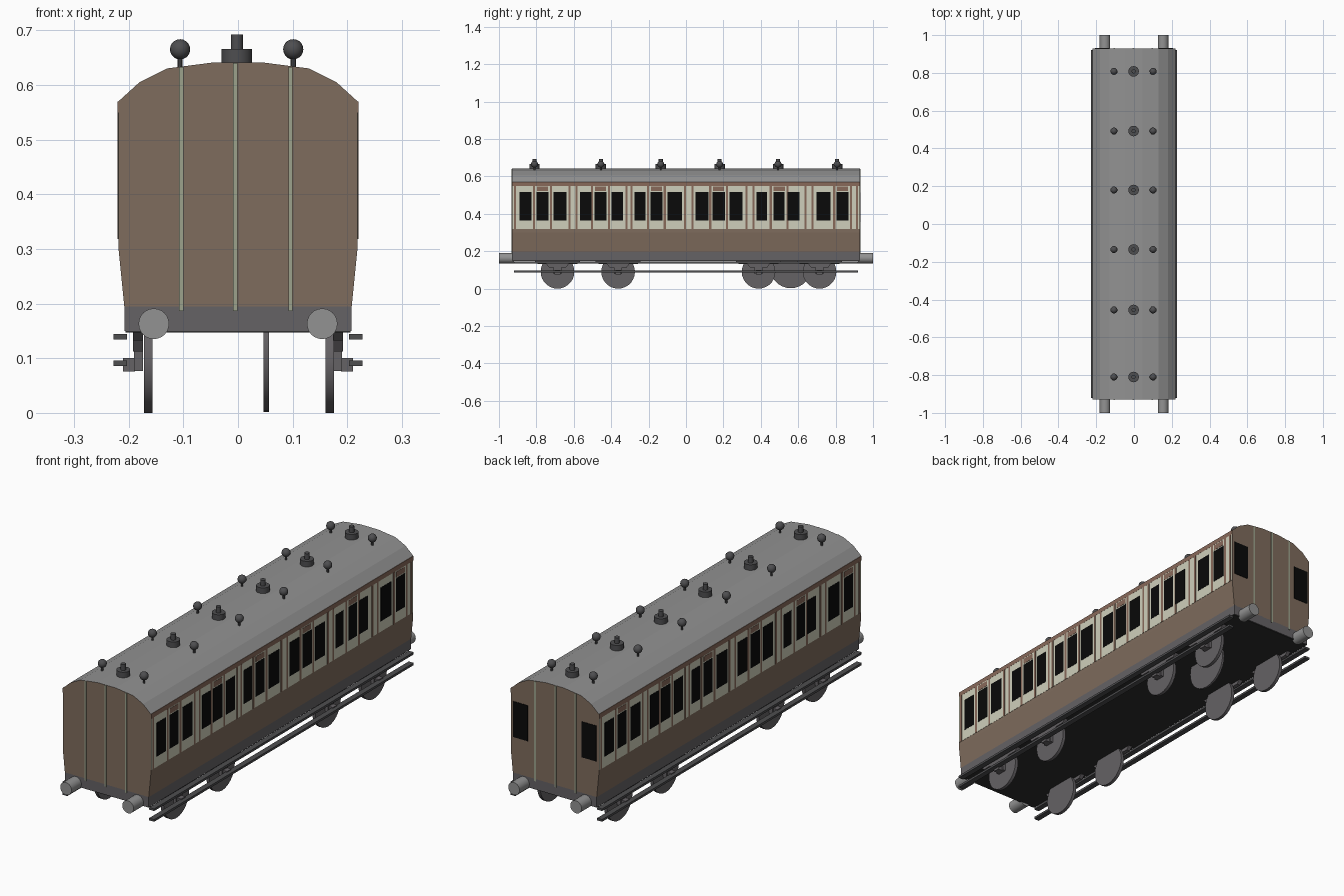
import bpy, bmesh, math
from mathutils import Matrix, Vector

if "Cube" in bpy.data.objects:
    bpy.data.objects.remove(bpy.data.objects["Cube"])


def mat(name, r, g, b):
    """Flat colour given as 0-255 sRGB, stored as linear."""
    m = bpy.data.materials.new(name)
    lin = [((c / 255 + 0.055) / 1.055) ** 2.4 for c in (r, g, b)]
    m.diffuse_color = (*lin, 1)
    m.use_nodes = True
    m.node_tree.nodes["Principled BSDF"].inputs["Base Color"].default_value = m.diffuse_color
    return m


BROWN = mat("body_brown", 127, 108, 93)
TRIM = mat("trim_brown", 136, 106, 90)
CREAM = mat("panel_cream", 207, 207, 187)
BLACK = mat("window_black", 9, 9, 9)
STRIP = mat("end_strip_green", 156, 162, 140)
ROOF = mat("roof_grey", 146, 146, 146)
FRAME = mat("frame_grey", 101, 98, 101)
DARK = mat("fitting_dark_grey", 78, 78, 80)
UNDER = mat("underside_black", 46, 46, 46)


def finish(name, bm, mats, smooth=False):
    bmesh.ops.recalc_face_normals(bm, faces=bm.faces)
    me = bpy.data.meshes.new(name)
    bm.to_mesh(me)
    bm.free()
    for m in mats:
        me.materials.append(m)
    ob = bpy.data.objects.new(name, me)
    bpy.context.collection.objects.link(ob)
    if smooth:
        bpy.context.view_layer.objects.active = ob
        ob.select_set(True)
        bpy.ops.object.shade_smooth_by_angle(angle=math.radians(35))
        ob.select_set(False)
    return ob


def add_box(bm, x0, x1, y0, y1, z0, z1):
    size = Matrix.Diagonal((x1 - x0, y1 - y0, z1 - z0, 1))
    pos = Matrix.Translation(((x0 + x1) / 2, (y0 + y1) / 2, (z0 + z1) / 2))
    bmesh.ops.create_cube(bm, size=1, matrix=pos @ size)


def boxes(name, items, m):
    bm = bmesh.new()
    for it in items:
        add_box(bm, *it)
    return finish(name, bm, [m])


def add_cyl(bm, centre, axis, r, length, n=24):
    rot = Vector((0, 0, 1)).rotation_difference(Vector(axis)).to_matrix().to_4x4()
    bmesh.ops.create_cone(bm, cap_ends=True, segments=n, radius1=r, radius2=r,
                          depth=length, matrix=Matrix.Translation(centre) @ rot)


def prism(bm, pts, direction):
    """Extrude a closed outline of 3D points."""
    f = bm.faces.new([bm.verts.new(p) for p in pts])
    ext = bmesh.ops.extrude_face_region(bm, geom=[f])
    vs = [v for v in ext["geom"] if isinstance(v, bmesh.types.BMVert)]
    bmesh.ops.translate(bm, verts=vs, vec=direction)


# body shell: brown walls and ends, grey curved roof
SIDE, END = 0.2185, 0.93
half = [(0.208, 0.195), (SIDE, 0.30), (SIDE, 0.57), (0.18, 0.605), (0.13, 0.63), (0.045, 0.641)]
outline = half + [(-x, z) for x, z in reversed(half)]
bm = bmesh.new()
prism(bm, [(x, -END, z) for x, z in outline], (0, 2 * END, 0))
bmesh.ops.recalc_face_normals(bm, faces=bm.faces)
for f in bm.faces:
    f.material_index = 1 if f.normal.z > 0.3 else 0
finish("body", bm, [BROWN, ROOF])

# underframe and floor
boxes("underframe", [(-0.208, 0.208, -END, END, 0.15, 0.197)], FRAME)
boxes("floor_underside", [(-0.206, 0.206, -0.928, 0.928, 0.147, 0.151)], UNDER)

# side panelling (right side; the left side is the same turned by 180 degrees)
windows = [(-0.890, -0.826), (-0.799, -0.735), (-0.708, -0.639),
           (-0.567, -0.505), (-0.489, -0.425), (-0.398, -0.336),
           (-0.275, -0.217), (-0.190, -0.126), (-0.099, -0.022),
           (0.051, 0.120), (0.142, 0.208), (0.233, 0.302),
           (0.377, 0.433), (0.468, 0.527), (0.543, 0.607),
           (0.698, 0.773), (0.805, 0.869)]
doors = [-0.767, -0.457, -0.158, 0.174, 0.498, 0.837]
pillars = [-0.914, -0.622, -0.585, -0.318, -0.292, -0.006, 0.035, 0.324, 0.361, 0.639, 0.677, 0.915]


def side_plates(name, rects, out, m):
    for s, label in ((1, "right"), (-1, "left")):
        items = []
        for y0, y1, z0, z1 in rects:
            xs = sorted((s * (SIDE - 0.002), s * (SIDE + out)))
            items.append((*xs, *sorted((s * y0, s * y1)), z0, z1))
        boxes(f"{label}_{name}", items, m)


side_plates("cream_panel", [(-0.927, 0.927, 0.318, 0.549)], 0.001, CREAM)
side_plates("top_rail", [(-0.929, 0.929, 0.549, 0.570)], 0.0015, TRIM)
side_plates("windows", [(a, b, 0.365, 0.516) for a, b in windows], 0.002, BLACK)
lines = [d + s * 0.045 for d in doors for s in (-1, 1)]
side_plates("beading", [(y - 0.006, y + 0.006, 0.318, 0.549) for y in lines]
            + [(y - 0.005, y + 0.005, 0.318, 0.549) for y in pillars], 0.0018, TRIM)
side_plates("door_vents", [(d - 0.03, d + 0.03, 0.521, 0.545) for d in doors], 0.002, TRIM)

# vertical strips on both ends, windows on the back end only
for s, label in ((-1, "front"), (1, "back")):
    ys = sorted((s * (END - 0.002), s * (END + 0.003)))
    boxes(f"{label}_end_strips",
          [(x - 0.004, x + 0.004, *ys, 0.186, z) for x, z in
           ((-0.104, 0.633), (-0.005, 0.64), (0.096, 0.633))], STRIP)
boxes("back_end_windows", [(s * 0.17 - 0.037, s * 0.17 + 0.037, END - 0.002, END + 0.002,
                            0.355, 0.515) for s in (-1, 1)], BLACK)

# buffers
bm = bmesh.new()
for sx in (-1, 1):
    for sy in (-1, 1):
        add_cyl(bm, (sx * 0.154, sy * 0.96, 0.163), (0, 1, 0), 0.028, 0.08)
finish("buffers", bm, [ROOF], True)

# roof ventilators and lamps
roof_y = [-0.81, -0.455, -0.135, 0.18, 0.492, 0.808]
bm = bmesh.new()
for y in roof_y:
    add_cyl(bm, (-0.002, y, 0.651), (0, 0, 1), 0.028, 0.03, 16)
    add_cyl(bm, (-0.002, y, 0.677), (0, 0, 1), 0.011, 0.03, 12)
finish("roof_ventilators", bm, [DARK], True)
bm = bmesh.new()
for y in roof_y:
    for x in (-0.106, 0.101):
        add_cyl(bm, (x, y, 0.64), (0, 0, 1), 0.005, 0.03, 10)
        bmesh.ops.create_uvsphere(bm, u_segments=16, v_segments=10, radius=0.0185,
                                  matrix=Matrix.Translation((x, y, 0.665)))
finish("roof_lamps", bm, [DARK], True)

# wheels, plus the single large disc under the floor
axles = [-0.687, -0.363, 0.388, 0.714]
bm = bmesh.new()
for y in axles:
    for x in (-0.164, 0.168):
        add_cyl(bm, (x, y, 0.09), (1, 0, 0), 0.09, 0.015, 28)
finish("wheels", bm, [FRAME], True)
bm = bmesh.new()
add_cyl(bm, (0.052, 0.56, 0.112), (1, 0, 0), 0.11, 0.01, 28)
finish("under_floor_disc", bm, [FRAME], True)

# springs and axle boxes
bm = bmesh.new()
spring = [(-0.125, 0.15), (-0.105, 0.132), (-0.06, 0.132), (-0.045, 0.112),
          (0.045, 0.112), (0.06, 0.132), (0.105, 0.132), (0.125, 0.15)]
for s in (-1, 1):
    for y in axles:
        prism(bm, [(s * 0.174, y + dy, z) for dy, z in spring], (s * 0.018, 0, 0))
        add_box(bm, *sorted((s * 0.174, s * 0.19)), y - 0.022, y + 0.022, 0.077, 0.113)
        add_box(bm, *sorted((s * 0.188, s * 0.21)), y - 0.015, y + 0.015, 0.076, 0.1)
finish("springs_and_axle_boxes", bm, [FRAME], False)

# footboards along both sides
for s, label in ((1, "right"), (-1, "left")):
    xs = sorted((s * 0.203, s * 0.228))
    boxes(f"{label}_footboards", [(*xs, -0.92, 0.92, 0.134, 0.144),
                                  (*xs, -0.92, 0.92, 0.086, 0.096)], DARK)
